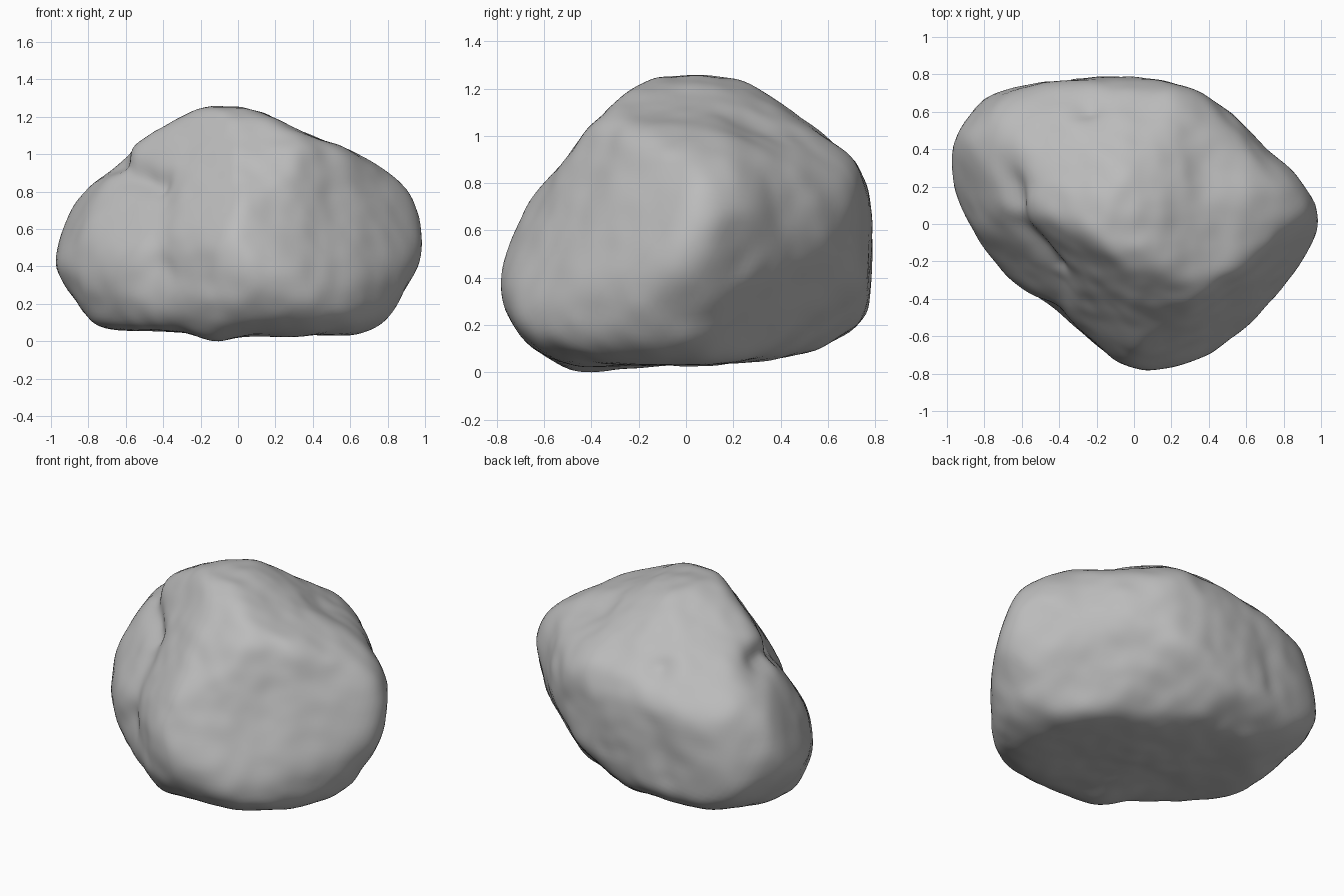
import bpy, bmesh, math
from mathutils import Vector, noise

if "Cube" in bpy.data.objects:
    bpy.data.objects.remove(bpy.data.objects["Cube"])

CENTRE = Vector((0, 0, 0.63))

# Outlines the boulder is carved to, in hundredths around its centre
FRONT = [(-100, -17), (-97, 0), (-89, 16), (-80, 23), (-65, 29), (-59, 38), (-35, 55), (-17, 62),
         (0, 62), (15, 57), (35, 47), (55, 41), (75, 30), (92, 19), (97, 7), (100, -6), (96, -28),
         (80, -52), (63, -60), (10, -60), (-12, -62), (-30, -57), (-70, -57), (-80, -53),
         (-90, -36)]
SIDE = [(-80, -23), (-78, -13), (-70, 5), (-60, 17), (-50, 27), (-43, 37), (-25, 55), (-12, 62),
        (12, 62), (27, 60), (40, 49), (55, 39), (70, 27), (78, 12), (78, -33), (72, -48),
        (58, -54), (10, -60), (-40, -62), (-55, -60), (-65, -53), (-75, -38)]
PLAN = [(-100, 26), (-97, 43), (-88, 60), (-78, 68), (-45, 76), (-25, 79), (10, 78), (30, 72),
        (50, 60), (70, 42), (90, 26), (97, 13), (100, 3), (95, -15), (80, -33), (60, -55),
        (40, -70), (20, -78), (5, -78), (-10, -72), (-25, -60), (-45, -42), (-65, -30),
        (-85, -8), (-95, 10)]
FRONT_CORNER = [(-4, 71), (12, 68), (28, 58), (50, 52), (67, 34), (91, -8), (85, -40), (64, -71),
                (35, -81), (2, -84), (-38, -73), (-62, -46), (-79, -11), (-75, 10), (-55, 49),
                (-36, 62)]
BACK_CORNER = [(-91, 21), (-80, 39), (-57, 51), (-33, 60), (2, 64), (15, 60), (38, 30), (56, 2),
               (72, -20), (79, -40), (68, -64), (53, -76), (20, -84), (-27, -71), (-57, -48),
               (-82, -11)]
UNDER_CORNER = [(-89, 6), (-78, 40), (-66, 51), (-44, 55), (7, 61), (23, 62), (58, 46), (93, 22),
                (108, -11), (98, -46), (63, -74), (4, -76), (-14, -79), (-41, -76), (-78, -54),
                (-88, -17)]


def carving(outline, turn, tilt):
    """Outline with the two axes of the plane it lies in."""
    a, e = math.radians(turn), math.radians(tilt)
    across = Vector((math.cos(a), math.sin(a), 0))
    up = Vector((-math.sin(a) * math.sin(e), math.cos(a) * math.sin(e), math.cos(e)))
    return [Vector(p) / 100 for p in outline], across, up


CARVINGS = [carving(FRONT, 0, 0), carving(SIDE, 90, 0), carving(PLAN, 0, 90),
            carving(FRONT_CORNER, 30, 30), carving(BACK_CORNER, 210, 30),
            carving(UNDER_CORNER, 150, -30)]
# Broad broken faces: three turns of the steep front-left wall, then the back slope of the crown
FACETS = [(Vector((0.55, -0.75, 0.35)), 0.625), (Vector((0.3, -0.87, 0.4)), 0.625),
          (Vector((0.7, -0.6, 0.35)), 0.68), (Vector((-0.35, 0.35, 0.87)), 0.635)]


def outline_reach(direction, cut):
    """Distance along a direction to the wall of one carving."""
    outline, across, up = cut
    d = Vector((direction.dot(across), direction.dot(up)))
    best = 9.0
    for p, q in zip(outline, outline[1:] + outline[:1]):
        edge = q - p
        den = d.cross(edge)
        if abs(den) > 1e-9:
            t, s = p.cross(edge) / den, p.cross(d) / den
            if t > 0 and -1e-6 <= s <= 1 + 1e-6:
                best = min(best, t)
    return best


def facet_reach(direction, facet):
    slope = direction.dot(facet[0])
    return facet[1] / slope if slope > 0.07 else 9.0


def path_distance(p, path):
    """Distance from a point to a chain of straight pieces."""
    best = 9.0
    for a, b in zip(path, path[1:]):
        t = max(0, min(1, (p - a).dot(b - a) / (b - a).length_squared))
        best = min(best, (p - a - (b - a) * t).length)
    return best


def path(*points):
    return [Vector(p) for p in points]


# Grooves around the lump on the right: path, width, depth
GROOVES = [(path((-0.66, 0.2, 0.98), (-0.61, 0, 0.9), (-0.42, -0.2, 0.82)), 0.08, 0.05),
           (path((-0.4, -0.3, 0.7), (-0.4, -0.46, 0.4)), 0.1, 0.025),
           (path((-0.25, 0.62, 0.95), (-0.33, 0.7, 0.6), (-0.4, 0.7, 0.35)), 0.08, 0.035)]
# Hollows, or swellings where the depth is negative: position, width, depth
HOLLOWS = [((0.42, 0.32, 1.0), 0.2, 0.025), ((0.68, 0.4, 0.66), 0.15, 0.02),
           ((-0.78, 0.2, 0.88), 0.15, 0.025), ((-0.12, -0.4, 0.02), 0.1, -0.02),
           ((-0.98, 0.24, 0.46), 0.18, -0.02), ((0.98, 0.04, 0.56), 0.18, -0.02)]

# Boulder body
bm = bmesh.new()
bmesh.ops.create_icosphere(bm, subdivisions=6, radius=1)
for v in bm.verts:
    d = v.co.normalized()
    reaches = [outline_reach(d, c) for c in CARVINGS] + [facet_reach(d, f) for f in FACETS]
    v.co = CENTRE + d * 1.012 * sum(r ** -60 for r in reaches) ** (-1 / 60)
for _ in range(8):
    bmesh.ops.smooth_vert(bm, verts=bm.verts, factor=0.5,
                          use_axis_x=True, use_axis_y=True, use_axis_z=True)

# Grooves, hollows and weathering
for v in bm.verts:
    p = v.co.copy()
    d = (p - CENTRE).normalized()
    push = 0.012 * noise.noise(p * 4) + 0.006 * noise.noise(p * 9)
    for line, width, depth in GROOVES:
        push -= depth * math.exp(-(path_distance(p, line) / width) ** 2)
    for where, width, depth in HOLLOWS:
        push -= depth * math.exp(-((p - Vector(where)).length / width) ** 2)
    v.co = p + d * push

# Rest on the ground
bmesh.ops.translate(bm, verts=bm.verts, vec=(0, 0, -min(v.co.z for v in bm.verts)))

mesh = bpy.data.meshes.new("boulder")
bm.to_mesh(mesh)
bm.free()
boulder = bpy.data.objects.new("boulder", mesh)
bpy.context.collection.objects.link(boulder)
mesh.shade_smooth()

# Plain grey stone
stone = bpy.data.materials.new("grey_stone")
stone.use_nodes = True
colour = (0.5, 0.5, 0.5, 1)
stone.diffuse_color = colour
stone.node_tree.nodes["Principled BSDF"].inputs["Base Color"].default_value = colour
mesh.materials.append(stone)
